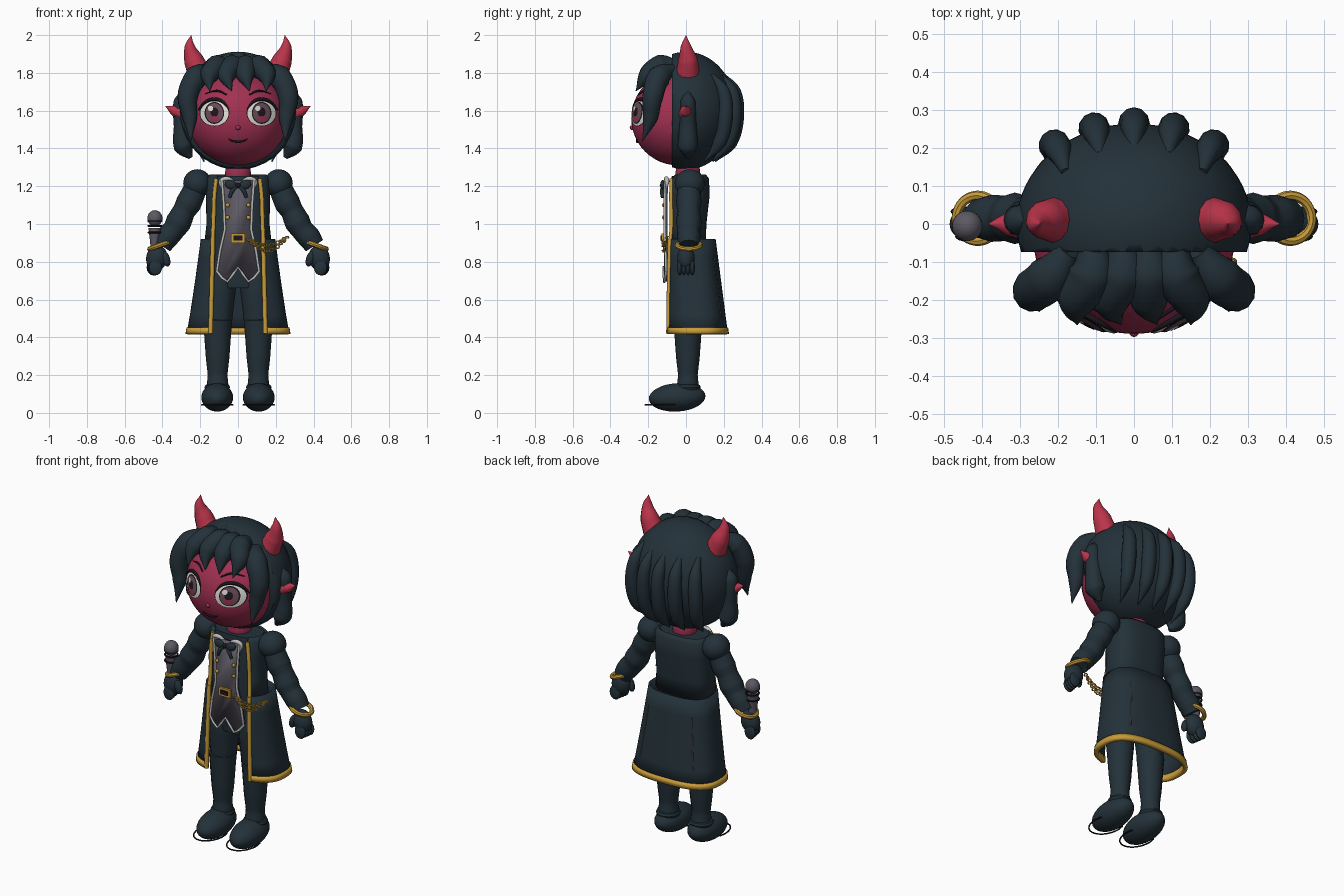
import bpy, bmesh
from math import sin, cos, pi, sqrt, asin, radians
from mathutils import Vector

if "Cube" in bpy.data.objects:
    bpy.data.objects.remove(bpy.data.objects["Cube"])


def material(name, *rgb):
    m = bpy.data.materials.new(name)
    m.diffuse_color = (*rgb, 1)
    m.use_nodes = True
    b = m.node_tree.nodes["Principled BSDF"]
    b.inputs["Base Color"].default_value = (*rgb, 1)
    b.inputs["Roughness"].default_value = 0.7
    return m


DARK = material("dark_teal", 0.017, 0.031, 0.041)
SKIN = material("crimson_skin", 0.36, 0.03, 0.085)
HORN = material("horn_red", 0.5, 0.035, 0.07)
GOLD = material("gold", 0.58, 0.33, 0.04)
GREY = material("vest_grey", 0.11, 0.10, 0.125)
LIGHT = material("pale_trim", 0.5, 0.5, 0.5)
WHITE = material("eye_white", 0.75, 0.73, 0.68)
IRIS = material("iris_plum", 0.15, 0.075, 0.105)
BLACK = material("line_black", 0.012, 0.008, 0.012)
SIDES = (("left_", 1), ("right_", -1))


def finish(o, name, mat):
    o.name = name
    o.data.materials.clear()
    o.data.materials.append(mat)
    bpy.ops.object.select_all(action="DESELECT")
    o.select_set(True)
    bpy.context.view_layer.objects.active = o
    bpy.ops.object.shade_smooth_by_angle(angle=radians(40))
    return o


def ball(name, loc, r, mat, rot=(0, 0, 0), seg=32):
    bpy.ops.mesh.primitive_uv_sphere_add(segments=seg, ring_count=seg // 2, location=loc, rotation=rot)
    o = bpy.context.object
    o.scale = r if isinstance(r, tuple) else (r, r, r)
    return finish(o, name, mat)


def torus(name, loc, R, r, mat, rot=(0, 0, 0), seg=40):
    bpy.ops.mesh.primitive_torus_add(location=loc, rotation=rot, major_radius=R, minor_radius=r,
                                     major_segments=seg, minor_segments=8)
    return finish(bpy.context.object, name, mat)


def tube(name, pts, radii, mat, cyclic=False, sharp=False):
    """Swept round form through points, with a radius at each one."""
    c = bpy.data.curves.new(name, "CURVE")
    c.dimensions = "3D"
    c.bevel_depth, c.bevel_resolution, c.resolution_u = 1, 4, 8
    c.use_fill_caps = True
    s = c.splines.new("BEZIER")
    s.bezier_points.add(len(pts) - 1)
    s.use_cyclic_u = cyclic
    for i, (p, q) in enumerate(zip(s.bezier_points, pts)):
        p.co = q
        p.handle_left_type = p.handle_right_type = "VECTOR" if sharp else "AUTO"
        p.radius = radii[i] if isinstance(radii, (list, tuple)) else radii
    o = bpy.data.objects.new(name, c)
    bpy.context.collection.objects.link(o)
    bpy.ops.object.select_all(action="DESELECT")
    o.select_set(True)
    bpy.context.view_layer.objects.active = o
    bpy.ops.object.convert(target="MESH")
    return finish(bpy.context.object, name, mat)


def mesh(name, verts, faces, mat, thick=0):
    me = bpy.data.meshes.new(name)
    me.from_pydata(verts, [], faces)
    o = bpy.data.objects.new(name, me)
    bpy.context.collection.objects.link(o)
    if thick:
        o.modifiers.new("thickness", "SOLIDIFY").thickness = thick
    return finish(o, name, mat)


def ring(z, w, f, b, gap=0, n=48, p=0.75):
    """Boxy oval at height z: half width w, front f, back b, front opening half width gap."""
    a = asin((gap / w) ** (1 / p))
    out = []
    for i in range(n + 1):
        t = -pi / 2 + a + (2 * pi - 2 * a) * i / n
        c, s = cos(t), sin(t)
        out.append((w * abs(c) ** p * (1 if c > 0 else -1),
                    (f + b) / 2 + (b - f) / 2 * abs(s) ** p * (1 if s > 0 else -1), z))
    return out


def loft(name, rings, mat, thick=0, cap=False):
    n = len(rings[0])
    faces = [(i * n + j, i * n + j + 1, (i + 1) * n + j + 1, (i + 1) * n + j)
             for i in range(len(rings) - 1) for j in range(n - 1)]
    if cap:
        faces += [tuple(range(n - 1, -1, -1)), tuple(range((len(rings) - 1) * n, len(rings) * n))]
    return mesh(name, sum(rings, []), faces, mat, thick)


# Head and hair shell
FC, FR = Vector((0, -0.04, 1.56)), Vector((0.265, 0.25, 0.25))
ball("head", FC, tuple(FR), SKIN, seg=48)
ball("neck", (0, 0.01, 1.27), (0.068, 0.065, 0.09), SKIN)
hair = ball("hair_shell", (0, 0, 1.6), (0.31, 0.265, 0.312), DARK, seg=64)
bm = bmesh.new()
bm.from_mesh(hair.data)
cut = bmesh.ops.bisect_plane(bm, geom=bm.verts[:] + bm.edges[:] + bm.faces[:], dist=1e-5,
                             plane_co=(0, -0.28, 0), plane_no=(0, -1, 0), clear_outer=True)
bmesh.ops.holes_fill(bm, edges=[e for e in cut["geom_cut"] if isinstance(e, bmesh.types.BMEdge)])
bm.to_mesh(hair.data)
bm.free()

# Back locks, fringe and side locks
for i, x in enumerate((-0.2, -0.1, 0, 0.1, 0.2)):
    d = 0.02 + 0.265 * sqrt(1 - (x / 0.32) ** 2) - 0.03
    tube(f"back_lock_{i}", [(x * 0.9, d - 0.06, 1.79), (x, d, 1.7), (x * 1.05, d + 0.01, 1.56),
                            (x, d - 0.02, 1.43), (x * 0.9, d - 0.1, 1.33)],
         [0.012, 0.036, 0.042, 0.036, 0.003], DARK)
for i, (a, m, e) in enumerate(((-0.11, -0.15, -0.15), (-0.03, -0.06, -0.035), (0.04, 0.04, 0.06), (0.11, 0.15, 0.15))):
    tube(f"fringe_{i}", [(a, -0.06, 1.84), (a, -0.13, 1.835), (m, -0.2, 1.79), (e, -0.265, 1.705)],
         [0.035, 0.062, 0.052, 0.002], DARK)
for side, s in SIDES:
    tube(side + "front_lock", [(s * 0.17, -0.07, 1.82), (s * 0.22, -0.14, 1.78), (s * 0.265, -0.175, 1.68),
                               (s * 0.255, -0.19, 1.56), (s * 0.25, -0.23, 1.44)],
         [0.03, 0.062, 0.056, 0.04, 0.002], DARK)
    tube(side + "side_lock", [(s * 0.28, 0.01, 1.7), (s * 0.3, 0.01, 1.65), (s * 0.295, 0.01, 1.52),
                              (s * 0.285, 0.01, 1.41), (s * 0.25, 0.01, 1.35)],
         [0.01, 0.04, 0.045, 0.055, 0.012], DARK)
    tube(side + "horn", [(s * 0.205, 0.01, 1.8), (s * 0.235, 0.01, 1.87), (s * 0.255, 0, 1.94), (s * 0.248, 0, 2.0)],
         [0.062, 0.052, 0.028, 0.001], HORN)
    tube(side + "ear", [(s * 0.28, -0.01, 1.58), (s * 0.335, 0, 1.6), (s * 0.385, 0, 1.625)],
         [0.035, 0.03, 0.001], HORN)


# Face details laid on the head
def on_face(x, z, lift):
    u = 1 - (x / FR.x) ** 2 - ((z - FC.z) / FR.z) ** 2
    return (x, FC.y - FR.y * sqrt(max(u, 0)) - lift, z)


def decal(name, cx, cz, rx, rz, lift, mat, n=32, rings=5):
    v = [on_face(cx, cz, lift)]
    for k in range(1, rings + 1):
        v += [on_face(cx + rx * k / rings * cos(2 * pi * i / n), cz + rz * k / rings * sin(2 * pi * i / n), lift)
              for i in range(n)]
    f = [(0, 1 + i, 1 + (i + 1) % n) for i in range(n)]
    for k in range(rings - 1):
        a, b = 1 + k * n, 1 + (k + 1) * n
        f += [(a + i, b + i, b + (i + 1) % n, a + (i + 1) % n) for i in range(n)]
    mesh(name, v, f, mat)


for side, s in SIDES:
    x = s * 0.125
    decal(side + "eye_rim", x, 1.588, 0.08, 0.071, 0.002, BLACK)
    decal(side + "eye_white", x, 1.585, 0.075, 0.065, 0.004, WHITE)
    decal(side + "iris_rim", x, 1.588, 0.052, 0.058, 0.006, BLACK)
    decal(side + "iris", x, 1.588, 0.046, 0.052, 0.008, IRIS)
    decal(side + "iris_glow", x, 1.557, 0.026, 0.014, 0.01, SKIN)
    decal(side + "pupil", x, 1.592, 0.021, 0.025, 0.01, BLACK)
    decal(side + "eye_shine", x - 0.02, 1.612, 0.014, 0.014, 0.012, WHITE)
    tube(side + "lash", [on_face(x + s * d, z, 0.004) for d, z in
                         ((-0.075, 1.61), (-0.04, 1.65), (0.01, 1.66), (0.055, 1.64), (0.085, 1.605))],
         [0.003, 0.008, 0.009, 0.008, 0.004], BLACK)
    tube(side + "brow", [on_face(s * d, z, 0.003) for d, z in ((0.06, 1.685), (0.11, 1.705), (0.175, 1.69))],
         [0.004, 0.006, 0.002], BLACK)
tube("mouth", [on_face(d, z, 0.002) for d, z in
               ((-0.05, 1.45), (-0.025, 1.438), (0, 1.435), (0.025, 1.438), (0.05, 1.45))],
     [0.002, 0.005, 0.006, 0.005, 0.002], BLACK)
ball("nose", on_face(0, 1.51, 0), 0.013, SKIN, seg=16)

# Body, open coat and gold edging
loft("torso", [ring(0.66, 0.1, -0.07, 0.09), ring(0.8, 0.16, -0.085, 0.11), ring(0.95, 0.155, -0.085, 0.095),
               ring(1.15, 0.16, -0.085, 0.11), ring(1.255, 0.15, -0.075, 0.105)], DARK, cap=True)
upper = [ring(0.9, 0.178, -0.105, 0.105, 0.135), ring(1.0, 0.167, -0.1, 0.108, 0.13),
         ring(1.15, 0.17, -0.1, 0.125, 0.125), ring(1.24, 0.168, -0.092, 0.122, 0.115),
         ring(1.262, 0.15, -0.075, 0.105, 0.11)]
loft("coat_top", upper, DARK, 0.012)
skirt_rings = []
for k in range(6):
    t = k / 5
    skirt_rings.append(ring(0.42 + 0.5 * t, 0.272 - 0.075 * t ** 0.9, -0.105, 0.222 - 0.065 * t, 0.145 - 0.012 * t))
loft("coat_skirt", skirt_rings, DARK, 0.012)
loft("coat_hem", [ring(0.418, 0.278, -0.112, 0.228, 0.145), ring(0.452, 0.273, -0.112, 0.223, 0.145)], GOLD, 0.024)
for side, i in (("left_", 0), ("right_", -1)):
    tube(side + "skirt_edging", [r[i] for r in skirt_rings], 0.012, GOLD)
    tube(side + "lapel_edging", [r[i] for r in upper[:4]], 0.011, GOLD)
for i in (18, 30):
    tube(f"back_seam_{i}", [r[i] for r in skirt_rings[1:5]], 0.003, GREY)

# Waistcoat with pale border, buttons and buckle
half = [(0.085, 1.23), (0.075, 1.1), (0.07, 0.97), (0.095, 0.86), (0.112, 0.75), (0.085, 0.715), (0.055, 0.695),
        (0.025, 0.735)]
rows = half + [(0, 0.77)] + [(-x, z) for x, z in reversed(half)]
outline = [(x, -0.118 + x * x, z) for x, z in rows]
mesh("waistcoat", outline, [tuple(reversed(range(len(outline))))], GREY, 0.015)
tube("waistcoat_border", outline, 0.007, LIGHT, sharp=True)
for i, (x, z) in enumerate((x, z) for x in (-0.055, 0.055) for z in (1.035, 1.1)):
    ball(f"button_{i}", (x, -0.12, z), (0.011, 0.007, 0.011), GOLD, seg=16)
for name, w, h, y, mat in (("buckle", 0.038, 0.025, -0.124, GOLD), ("buckle_inset", 0.024, 0.013, -0.129, BLACK)):
    bpy.ops.mesh.primitive_cube_add(size=2, location=(0, y, 0.925))
    bpy.context.object.scale = (w, 0.006, h)
    finish(bpy.context.object, name, mat)

# Neck bow and collar
ball("bow_knot", (0, -0.125, 1.205), (0.014, 0.014, 0.014), BLACK, seg=16)
for side, s in SIDES:
    ball(side + "bow_loop", (s * 0.038, -0.122, 1.208), (0.033, 0.014, 0.024), DARK, (0, -s * 0.3, 0), 20)
    tube(side + "bow_tail", [(s * 0.005, -0.125, 1.2), (s * 0.03, -0.128, 1.175), (s * 0.045, -0.125, 1.14)],
         [0.006, 0.011, 0.008], DARK)
    tube(side + "collar", [(s * 0.015, -0.1, 1.22), (s * 0.06, -0.105, 1.24), (s * 0.09, -0.1, 1.225),
                           (s * 0.085, -0.105, 1.185)], [0.006, 0.012, 0.012, 0.004], LIGHT)

# Watch chain in two swags
for k, sag in enumerate((0.035, 0.065)):
    for i in range(13):
        t = i / 12
        torus(f"chain_{k}_link_{i}", (0.06 + 0.2 * t, -0.12 + 0.02 * t * t, 0.915 + 0.015 * t - sag * sin(pi * t)),
              0.009, 0.0035, GOLD, (pi / 2 if i % 2 else 0.5, 0, 0), 12)

for side, s in SIDES:
    # Arm, cuff and hand
    ball(side + "shoulder", (s * 0.215, 0.02, 1.215), (0.075, 0.08, 0.075), DARK)
    tube(side + "sleeve", [(s * x, 0.015, z) for x, z in ((0.22, 1.2), (0.262, 1.11), (0.285, 1.07), (0.315, 1.01),
                                                        (0.34, 0.97), (0.375, 0.93), (0.405, 0.885))],
         [0.06, 0.068, 0.06, 0.068, 0.06, 0.062, 0.054], DARK)
    torus(side + "cuff", (s * 0.412, 0.015, 0.888), 0.06, 0.013, GOLD, (0, s * 0.35, 0))
    ball(side + "hand", (s * 0.43, 0, 0.82), (0.056, 0.046, 0.068), DARK, (0, -s * 0.2, 0))
    ball(side + "thumb", (s * 0.382, -0.02, 0.815), (0.022, 0.022, 0.042), DARK, (0, s * 0.3, 0), 16)
    for i in range(4):
        ball(f"{side}finger_{i}", (s * (0.437 + 0.004 * i), -0.033 + 0.022 * i, 0.77), (0.035, 0.014, 0.042), DARK, seg=16)
    # Leg, boot and sole wire
    tube(side + "thigh", [(s * 0.09, 0.01, 0.8), (s * 0.1, 0.01, 0.65), (s * 0.105, 0.01, 0.45)],
         [0.085, 0.088, 0.07], DARK)
    tube(side + "boot", [(s * 0.108, 0.01, z) for z in (0.5, 0.49, 0.4, 0.3, 0.2, 0.1)],
         [0.06, 0.078, 0.07, 0.063, 0.052, 0.062], DARK)
    torus(side + "ankle_roll", (s * 0.11, 0.01, 0.135), 0.05, 0.018, DARK)
    ball(side + "foot", (s * 0.11, -0.047, 0.082), (0.084, 0.15, 0.075), DARK, (0.06, 0, 0))
    tube(side + "sole_wire", [(s * 0.11 + 0.082 * cos(t * pi / 8), -0.1 + 0.115 * sin(t * pi / 8), 0.042)
                              for t in range(-9, 2)], 0.004, BLACK)

# Microphone in the right hand
tube("microphone_handle", [(-0.44, -0.005, z) for z in (0.84, 0.9, 0.98)], [0.02, 0.025, 0.034], GREY)
ball("microphone_head", (-0.44, -0.005, 1.03), (0.04, 0.04, 0.043), GREY)
for i, z in enumerate((0.955, 0.99, 1.015)):
    torus(f"microphone_band_{i}", (-0.44, -0.005, z), 0.035, 0.005, BLACK if i < 2 else DARK)
